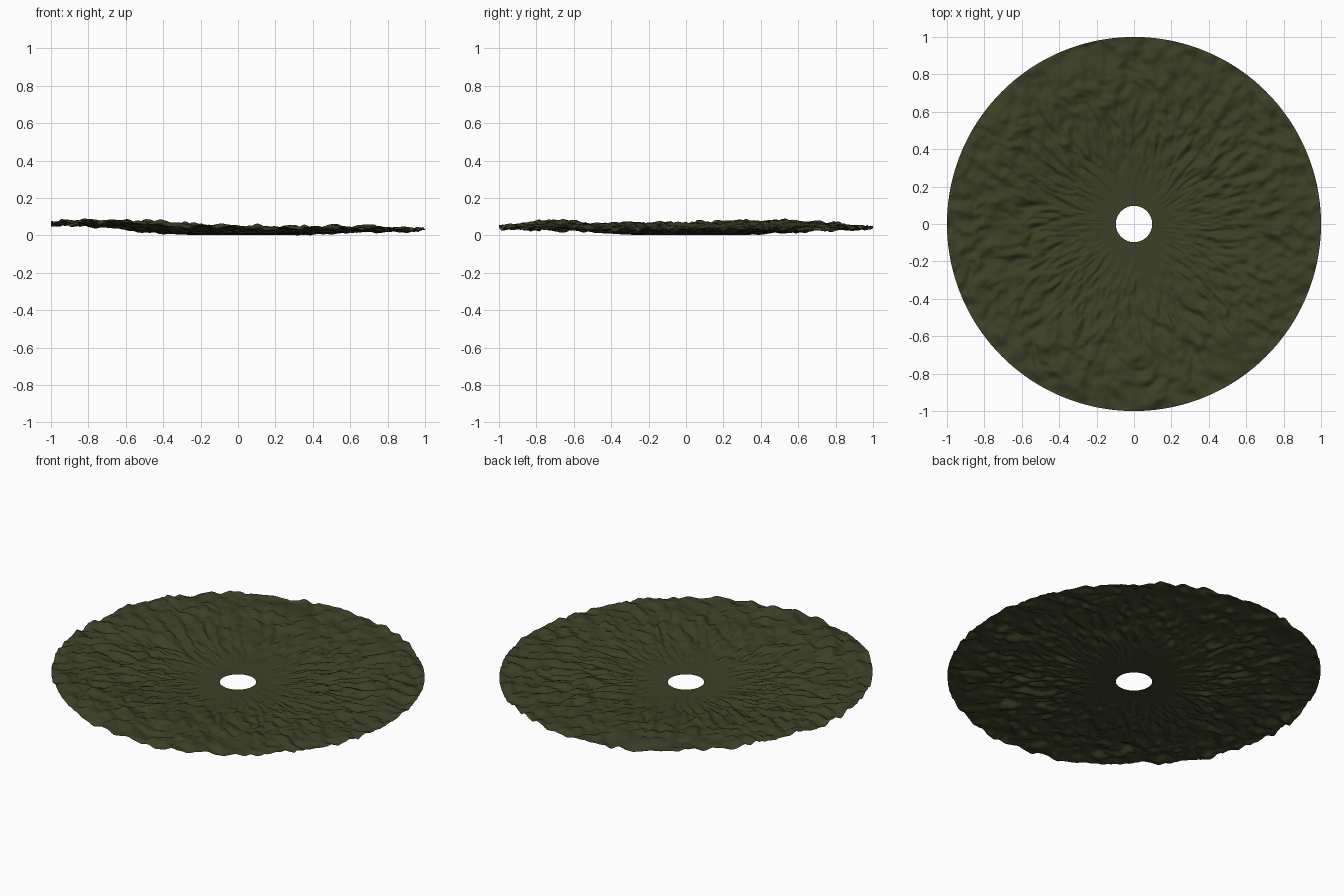
import bpy, bmesh, math
from mathutils import noise, Vector

if "Cube" in bpy.data.objects:
    bpy.data.objects.remove(bpy.data.objects["Cube"])

SEGMENTS, RINGS = 384, 110
R_IN, R_OUT = 0.097, 1.0
# Broad hills: x, y, height, spread
HILLS = [(-0.72, 0.5, 0.020, 0.38), (-0.55, -0.75, 0.018, 0.35), (0.6, -0.65, 0.010, 0.3)]


def smooth(a, b, t):
    t = max(0.0, min(1.0, (t - a) / (b - a)))
    return t * t * (3 - 2 * t)


def height(x, y, r):
    # Shallow bowl that is flat near the hole, higher on the left
    rise = smooth(0.12, 0.85, r)
    z = 0.008 + rise * (0.040 - 0.016 * x + 0.004 * x * x)
    for hx, hy, h, w in HILLS:
        z += rise * h * math.exp(-((x - hx) ** 2 + (y - hy) ** 2) / (w * w))
    # Ripples that spread outward from the hole
    cx, cy = x / r, y / r
    p = Vector((cx * 11, cy * 17, r * 11 + 5))
    bend = noise.noise(p * 0.35) * 0.8
    p += Vector((bend, bend, bend))
    bumps = noise.noise(p) + 0.45 * noise.noise(p * 2.1 + Vector((7, 3, 1)))
    return z + bumps * 0.023 * smooth(0.1, 0.6, r)


# Ground sheet: polar grid with a round hole
bm = bmesh.new()
rows = []
for i in range(RINGS + 1):
    r = R_IN + (R_OUT - R_IN) * i / RINGS
    row = []
    for j in range(SEGMENTS):
        a = 2 * math.pi * j / SEGMENTS
        x, y = r * math.cos(a), r * math.sin(a)
        row.append(bm.verts.new((x, y, height(x, y, r))))
    rows.append(row)
for inner, outer in zip(rows, rows[1:]):
    for j in range(SEGMENTS):
        k = (j + 1) % SEGMENTS
        bm.faces.new((inner[j], outer[j], outer[k], inner[k])).smooth = True

# Rest the lowest point on the floor
low = min(v.co.z for v in bm.verts)
bmesh.ops.translate(bm, verts=bm.verts, vec=(0, 0, -low))

mesh = bpy.data.meshes.new("ground_disc")
bm.to_mesh(mesh)
bm.free()
mat = bpy.data.materials.new("dark olive")
mat.diffuse_color = (0.045, 0.051, 0.019, 1)
mat.use_nodes = True
mat.node_tree.nodes["Principled BSDF"].inputs["Base Color"].default_value = mat.diffuse_color
mesh.materials.append(mat)
bpy.context.collection.objects.link(bpy.data.objects.new("ground_disc", mesh))
